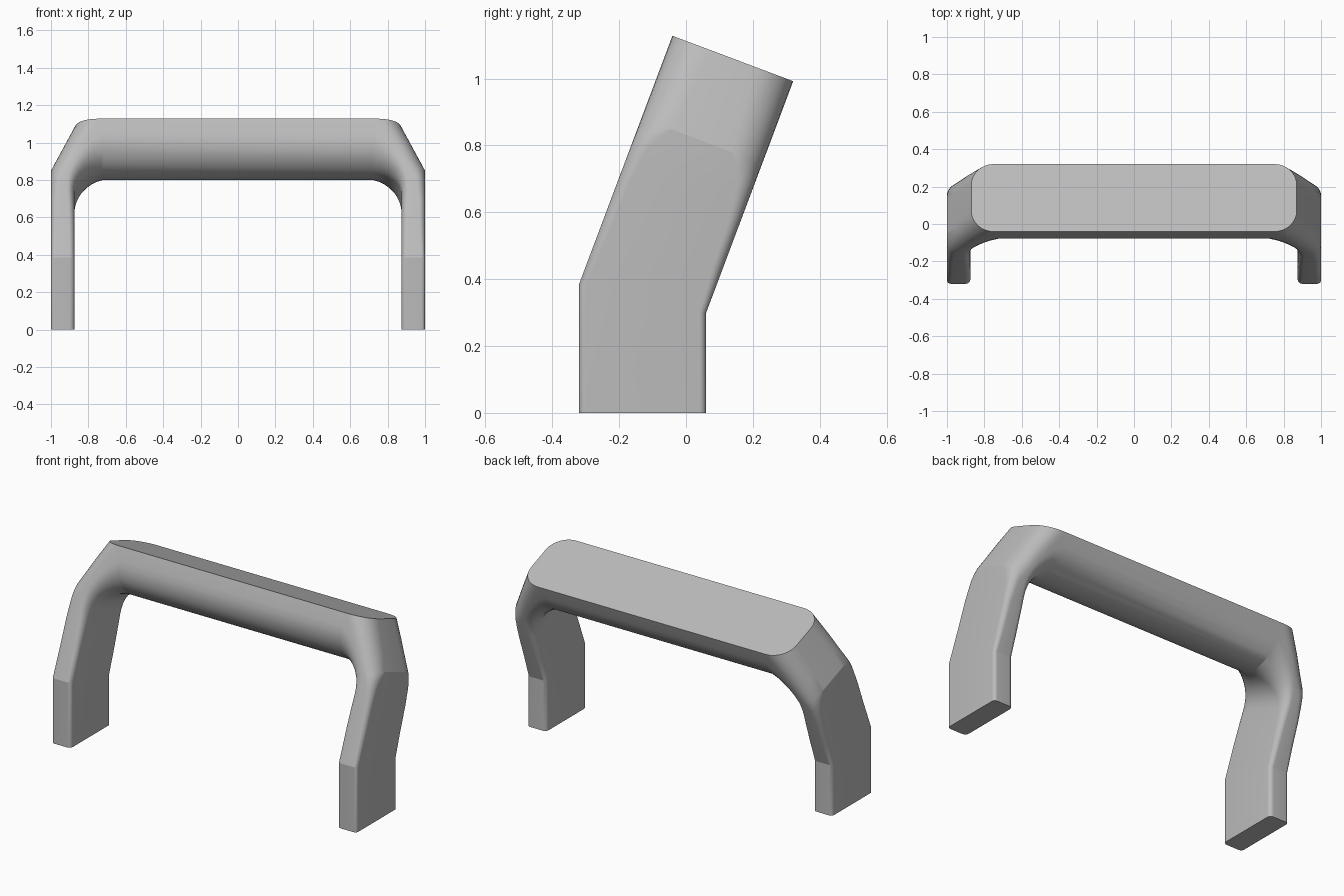
import bpy, bmesh
from math import sin, cos, pi, radians
from mathutils import Vector

cube = bpy.data.objects.get("Cube")
if cube:
    bpy.data.objects.remove(cube, do_unlink=True)

HALF = 0.193            # half depth of the handle
TILT = radians(20.6)    # backward lean of the upper part
SEG = 8                 # steps per rounded corner


def leaning(u, v):
    """Lean-frame height u (0 at the top face) and depth v to y, z."""
    return (0.14 + u * sin(TILT) + v * cos(TILT),
            1.06 + u * cos(TILT) - v * sin(TILT))


def bend(u, v):
    """Mitre plane where the leg starts to lean."""
    return leaning(-0.767 + 0.135 * v, v)


def foot(u, v):
    return bend(u, v)[0], 0.0


def section(outer, inner, out_w, out_d, in_w, in_d, place=leaning, flat=False):
    """Closed section between outer and inner edge, with rounded corners."""
    outer, inner = Vector(outer), Vector(inner)
    toward = (inner - outer).normalized()
    out_dir = Vector((-1, 0)) if flat else toward
    half = []
    for i in range(SEG + 1):
        a = i * pi / 2 / SEG
        half.append((outer + out_dir * out_d * (1 - cos(a)),
                     HALF - out_w * (1 - sin(a))))
    for i in range(SEG + 1):
        a = i * pi / 2 / SEG
        half.append((inner - toward * in_d * (1 - sin(a)),
                     HALF - in_w * (1 - cos(a))))
    loop = [(p, v) for p, v in half] + [(p, -v) for p, v in reversed(half)]
    return [(p.x, *place(p.y, v)) for p, v in loop]


# Leg sections, from the foot upward
OUT, IN = 1.0, 0.875
rings = [
    section((OUT, 0), (IN, 0), 0.02, 0.02, 0.025, 0.025, foot),
    section((OUT, 0), (IN, 0), 0.02, 0.02, 0.025, 0.025, bend),
    section((OUT, -0.6), (IN, -0.6), 0.03, 0.03, 0.03, 0.03),
    section((OUT, -0.45), (IN, -0.5), 0.035, 0.035, 0.04, 0.035),
]

# Corner sections: chamfer outside, round blend inside
corner, top = Vector((OUT, -0.263)), Vector((0.87, 0))
outer_path = [(OUT, -0.37), (OUT, -0.33), (OUT, -0.295), corner,
              corner.lerp(top, 1 / 3), corner.lerp(top, 2 / 3),
              top, (0.80, 0), (0.725, 0)]
out_width = [0.045, 0.055, 0.075, 0.1, 0.107, 0.114, 0.12, 0.12, 0.12]
out_depth = [0.045, 0.05, 0.06, 0.08, 0.09, 0.105, 0.12, 0.06, 0]
for i, edge in enumerate(outer_path):
    t = i / 8
    a = t * pi / 2
    inner = (0.725 + 0.15 * cos(a), -0.415 + 0.15 * sin(a))
    rings.append(section(edge, inner, out_width[i], out_depth[i],
                         0.05 + (HALF - 0.05) * t ** 1.2,
                         0.04 + (HALF - 0.04) * t * t, flat=i >= 6))

# Mirror to the other leg; the bar spans the gap
rings += [[(-x, y, z) for x, y, z in ring] for ring in reversed(rings)]

bm = bmesh.new()
loops = [[bm.verts.new(p) for p in ring] for ring in rings]
count = len(loops[0])
for a, b in zip(loops, loops[1:]):
    for i in range(count):
        j = (i + 1) % count
        bm.faces.new((a[i], a[j], b[j], b[i]))
bm.faces.new(loops[0])
bm.faces.new(loops[-1])
bmesh.ops.remove_doubles(bm, verts=bm.verts, dist=0.0001)
bmesh.ops.recalc_face_normals(bm, faces=bm.faces)
mesh = bpy.data.meshes.new("handle")
bm.to_mesh(mesh)
bm.free()

grey = bpy.data.materials.new("light_grey")
grey.use_nodes = True
colour = (0.5, 0.5, 0.5, 1)
grey.diffuse_color = colour
grey.node_tree.nodes["Principled BSDF"].inputs["Base Color"].default_value = colour
mesh.materials.append(grey)

handle = bpy.data.objects.new("handle", mesh)
bpy.context.collection.objects.link(handle)
bpy.ops.object.select_all(action="DESELECT")
handle.select_set(True)
bpy.context.view_layer.objects.active = handle
bpy.ops.object.shade_smooth_by_angle(angle=radians(18))
